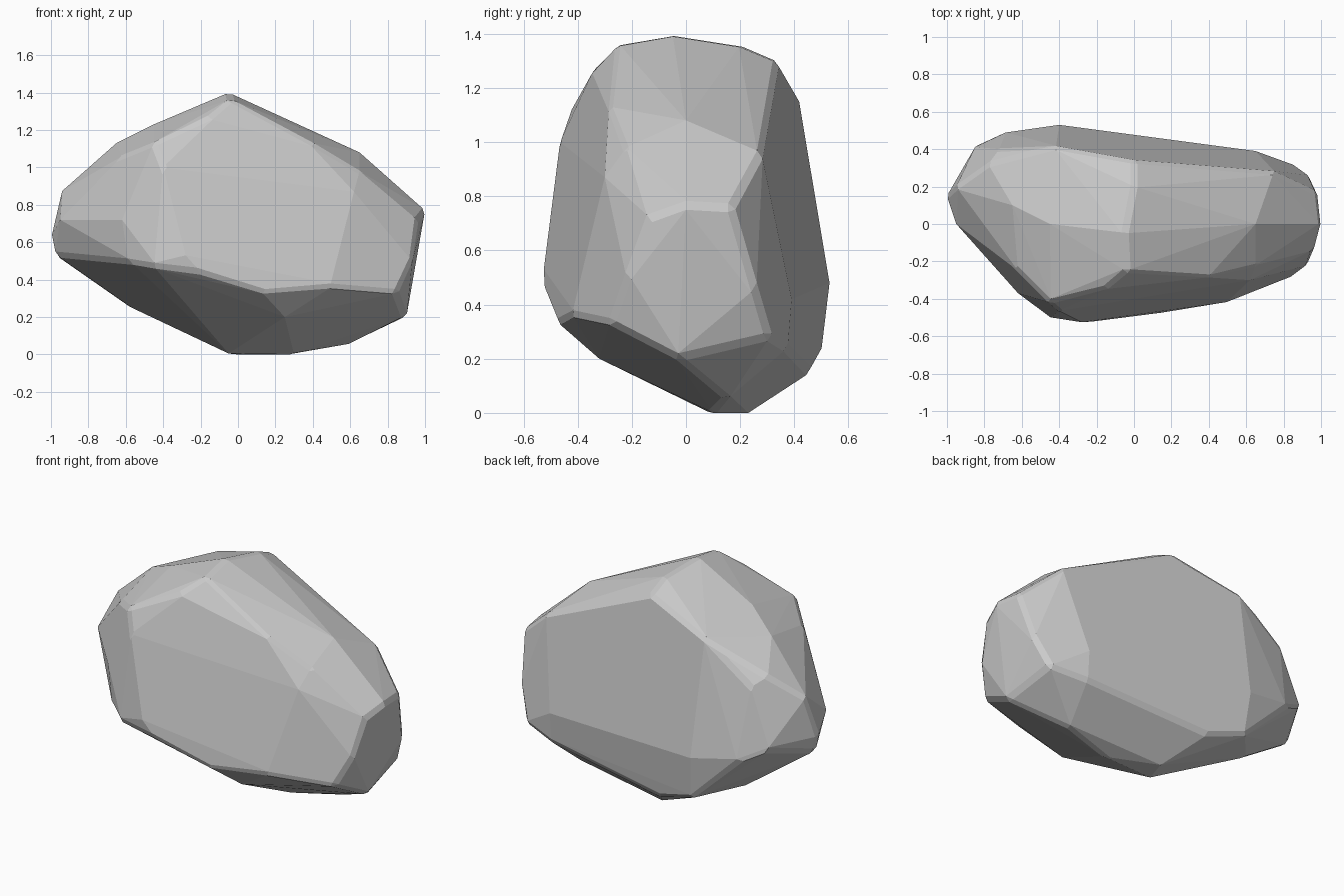
import bpy, bmesh, math

# Corner points of the stone, grouped by side
crest = [(-.05, -.05, 1.4), (-.04, -.25, 1.365), (0, .2, 1.36), (0, .34, 1.3),
         (-.42, .415, 1.17), (-.45, 0, 1.23), (-.15, -.345, 1.27),
         (-.45, -.42, 1.13), (.4, -.28, 1.13), (.65, 0, 1.08),
         (.65, -.22, .98), (.75, .28, .96), (-.65, .1, 1.13), (-.78, .32, 1.0),
         (-.62, -.25, 1.06)]
front = [(-.4, -.465, 1.0), (-.28, -.525, .53), (-.45, -.5, .47), (-.2, -.52, .44),
         (.15, -.475, .33), (.5, -.42, .36), (.85, -.28, .33), (.62, -.3, .87),
         (-.62, -.37, .72), (-.57, -.4, .49)]
back = [(-.4, .53, .48), (-.39, .5, .22), (-.15, .46, .15), (.65, .39, .42),
        (.65, .375, .24), (.87, .31, .28), (-.72, .4, .95), (-.7, .49, .52),
        (-.85, .42, .6)]
left_end = [(-1, .15, .63), (-.98, .15, .53), (-.95, .2, .87), (-.95, 0, .72)]
right_end = [(1, 0, .77), (.98, .17, .76), (.96, -.14, .72), (.93, -.22, .5),
             (.94, .26, .45), (.9, -.03, .2)]
underside = [(-.05, .08, .005), (.3, .1, 0), (0, .23, 0), (-.6, .25, .265),
             (.6, .15, .05), (.25, -.32, .2)]

# Wrap the corners in a faceted hull and merge nearly flat neighbours
bm = bmesh.new()
for p in crest + front + back + left_end + right_end + underside:
    bm.verts.new(p)
bmesh.ops.convex_hull(bm, input=bm.verts[:])
bmesh.ops.delete(bm, geom=[v for v in bm.verts if not v.link_faces], context='VERTS')
bmesh.ops.dissolve_limit(bm, angle_limit=math.radians(2),
                         verts=bm.verts[:], edges=bm.edges[:])
bmesh.ops.recalc_face_normals(bm, faces=bm.faces[:])

mesh = bpy.data.meshes.new("rock")
bm.to_mesh(mesh)
bm.free()
rock = bpy.data.objects.new("rock", mesh)
bpy.context.collection.objects.link(rock)

# Slightly worn edges
worn = rock.modifiers.new("worn_edges", 'BEVEL')
worn.width = 0.02
worn.segments = 1
worn.limit_method = 'ANGLE'
worn.angle_limit = math.radians(30)
